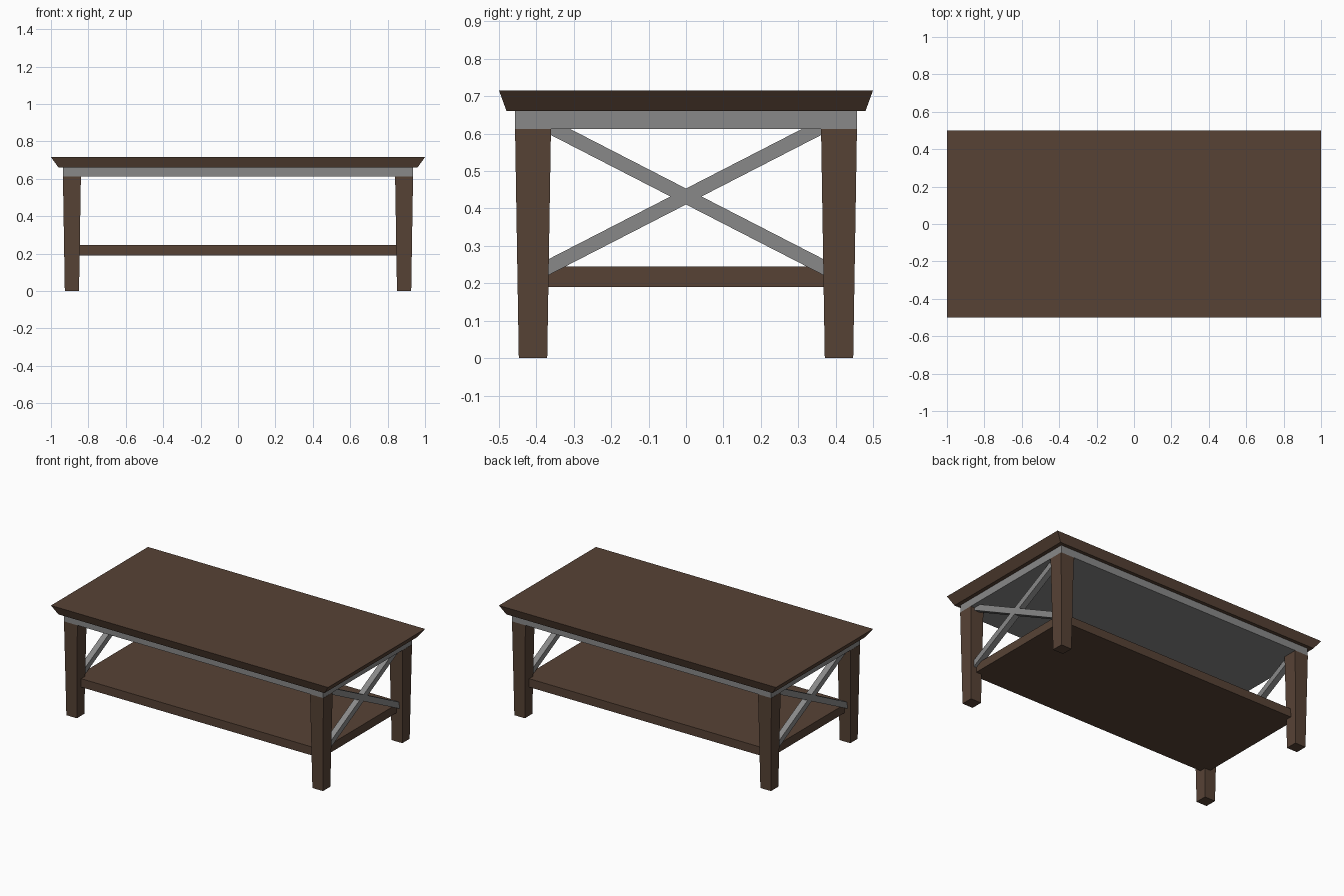
import bpy, bmesh, math
from mathutils import Matrix

cube = bpy.data.objects.get("Cube")
if cube:
    bpy.data.objects.remove(cube, do_unlink=True)


def material(name, rgb):
    m = bpy.data.materials.new(name)
    m.use_nodes = True
    m.diffuse_color = (*rgb, 1)
    node = next(n for n in m.node_tree.nodes if n.type == 'BSDF_PRINCIPLED')
    node.inputs["Base Color"].default_value = (*rgb, 1)
    return m


brown = material("dark_brown_wood", (0.095, 0.055, 0.036))
grey = material("grey_paint", (0.25, 0.25, 0.25))


def tapered_box(name, mat, low, high, z0, z1, centre=(0, 0)):
    """Box with half sizes low at height z0 and high at height z1."""
    bm = bmesh.new()
    bmesh.ops.create_cube(bm, size=2)
    for v in bm.verts:
        half, z = (high, z1) if v.co.z > 0 else (low, z0)
        v.co = (centre[0] + v.co.x * half[0], centre[1] + v.co.y * half[1], z)
    mesh = bpy.data.meshes.new(name)
    bm.to_mesh(mesh)
    bm.free()
    mesh.materials.append(mat)
    ob = bpy.data.objects.new(name, mesh)
    bpy.context.collection.objects.link(ob)
    return ob


LEG_X, LEG_Y = 0.888, 0.409
SHELF_Z, APRON_Z, TOP_Z = 0.19, 0.613, 0.661

# Table top with undercut edges, and the apron slab below it
tapered_box("table_top", brown, (0.96, 0.48), (1, 0.5), TOP_Z, 0.716)
tapered_box("apron", grey, (0.935, 0.457), (0.935, 0.457), APRON_Z, TOP_Z)

# Lower shelf, its corners set into the legs
tapered_box("shelf", brown, (LEG_X, LEG_Y), (LEG_X, LEG_Y), SHELF_Z, 0.245)

for sx, side in ((1, "left"), (-1, "right")):
    # Legs narrowing to the floor
    for sy, end in ((-1, "front"), (1, "back")):
        tapered_box(f"{end}_{side}_leg", brown, (0.038, 0.038), (0.048, 0.048),
                    0, APRON_Z, (sx * LEG_X, sy * LEG_Y))
    # Crossed braces between the legs
    for tilt, label in ((1, "rising"), (-1, "falling")):
        brace = tapered_box(f"{side}_{label}_brace", grey, (0.019, 0.427),
                            (0.019, 0.427), -0.019, 0.019)
        brace.data.transform(Matrix.Translation((sx * LEG_X, 0, 0.432))
                             @ Matrix.Rotation(tilt * math.radians(27.2), 4, 'X'))
